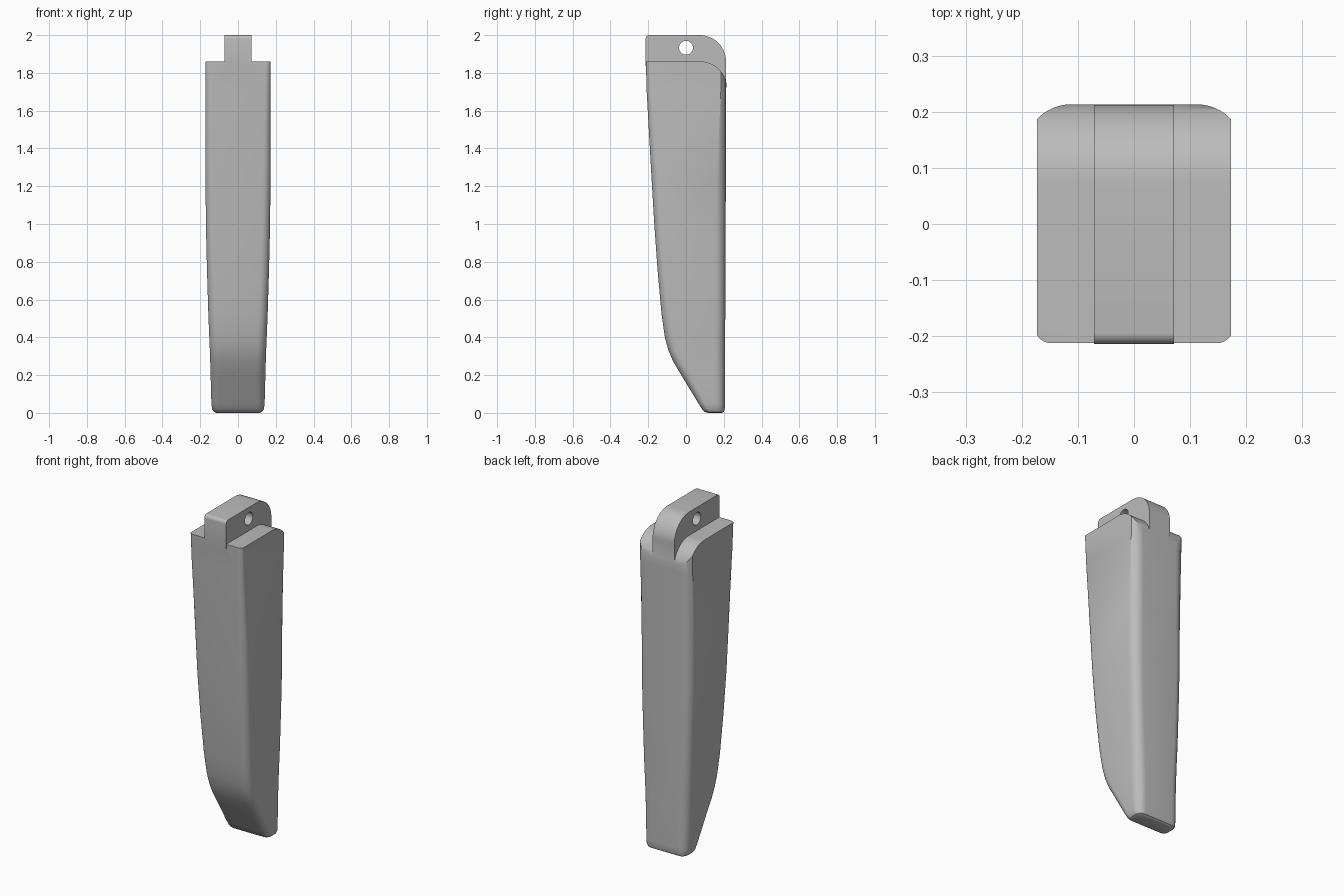
import bpy, bmesh
from math import sin, cos, acos, pi, radians

cube = bpy.data.objects.get("Cube")
if cube:
    bpy.data.objects.remove(cube, do_unlink=True)

grey = bpy.data.materials.new("plain grey")
grey.use_nodes = True
colour = (0.5, 0.5, 0.5, 1)
grey.diffuse_color = colour
grey.node_tree.nodes["Principled BSDF"].inputs["Base Color"].default_value = colour


def loft(name, rings):
    """Skin a list of equal-length rings and cap both ends."""
    bm = bmesh.new()
    loops = [[bm.verts.new(p) for p in ring] for ring in rings]
    n = len(loops[0])
    for a, b in zip(loops, loops[1:]):
        for i in range(n):
            j = (i + 1) % n
            bm.faces.new((a[i], a[j], b[j], b[i]))
    bm.faces.new(loops[0][::-1])
    bm.faces.new(loops[-1])
    bmesh.ops.recalc_face_normals(bm, faces=bm.faces)
    mesh = bpy.data.meshes.new(name)
    bm.to_mesh(mesh)
    bm.free()
    mesh.materials.append(grey)
    ob = bpy.data.objects.new(name, mesh)
    bpy.context.collection.objects.link(ob)
    return ob


def arc(cy, cz, r, start, end, steps):
    angles = [radians(start + (end - start) * i / steps) for i in range(steps + 1)]
    return [(cy + r * cos(a), cz + r * sin(a)) for a in angles]


def prism(name, profile, half):
    return loft(name, [[(x, y, z) for y, z in profile] for x in (-half, half)])


def boolean(ob, other, operation):
    mod = ob.modifiers.new(operation, "BOOLEAN")
    mod.operation, mod.solver, mod.object = operation, "EXACT", other
    bpy.context.view_layer.objects.active = ob
    bpy.ops.object.modifier_apply(modifier=mod.name)
    bpy.data.objects.remove(other, do_unlink=True)


def corner(half, y, sign, radius, depth, steps=8):
    """Partial arc from the flat face to the side, leaving a crease if shallow."""
    sweep = acos(1 - min(depth / radius, 1))
    start = half - radius * sin(sweep)
    return [(start + radius * sin(sweep * i / steps),
             y - sign * radius * (1 - cos(sweep * i / steps))) for i in range(steps + 1)]


def section(z, half, front, back, fr, fd, br, bd):
    right = corner(half, front, -1, fr, fd) + corner(half, back, 1, br, bd)[::-1]
    left = [(-x, y) for x, y in right[::-1]]
    return [(x, y, z) for x, y in right + left]


# Body sections: height, half width, front, back,
# front corner radius and depth, back corner radius and depth
sections = [
    (0.0, 0.115, 0.115, 0.190, 0.025, 0.025, 0.025, 0.025),
    (0.006, 0.128, 0.099, 0.200, 0.030, 0.030, 0.035, 0.035),
    (0.02, 0.137, 0.085, 0.205, 0.035, 0.035, 0.045, 0.045),
    (0.05, 0.141, 0.066, 0.206, 0.040, 0.040, 0.05, 0.05),
    (0.20, 0.145, -0.025, 0.207, 0.050, 0.050, 0.055, 0.055),
    (0.27, 0.147, -0.067, 0.207, 0.050, 0.050, 0.055, 0.055),
    (0.33, 0.149, -0.093, 0.207, 0.050, 0.050, 0.055, 0.055),
    (0.40, 0.152, -0.112, 0.207, 0.050, 0.050, 0.055, 0.055),
    (0.52, 0.157, -0.129, 0.208, 0.048, 0.048, 0.055, 0.055),
    (0.75, 0.164, -0.150, 0.209, 0.045, 0.045, 0.055, 0.055),
    (1.00, 0.170, -0.168, 0.210, 0.043, 0.043, 0.056, 0.055),
    (1.27, 0.172, -0.184, 0.211, 0.040, 0.040, 0.064, 0.045),
    (1.70, 0.173, -0.208, 0.213, 0.035, 0.020, 0.078, 0.029),
    (1.95, 0.173, -0.215, 0.214, 0.030, 0.011, 0.085, 0.024),
]
body = loft("handle_body", [section(*s) for s in sections])

# Trim the top to a flat shoulder with a rounded back corner
trim = prism("shoulder_trim", [(-0.4, -0.1), (0.4, -0.1), (0.4, 1.6), (0.216, 1.6)]
             + arc(0.075, 1.72, 0.141, 0, 90, 20) + [(-0.4, 1.861)], 0.4)
boolean(body, trim, "INTERSECT")

# Hanging tab with a large back curve, a small front curve and a round hole
tab = prism("hanging_tab", [(-0.200, 1.70), (0.212, 1.70)]
            + arc(0.072, 1.86, 0.14, 0, 90, 20)
            + arc(-0.194, 1.98, 0.02, 90, 180, 6) + [(-0.2135, 1.84)], 0.0715)
drill = prism("hole_drill", arc(0, 1.933, 0.037, 0, 348.75, 31), 0.2)
boolean(tab, drill, "DIFFERENCE")
boolean(body, tab, "UNION")

# Smooth shading with sharp creases
bpy.ops.object.select_all(action="DESELECT")
body.select_set(True)
bpy.context.view_layer.objects.active = body
bpy.ops.object.shade_smooth_by_angle(angle=radians(30))
